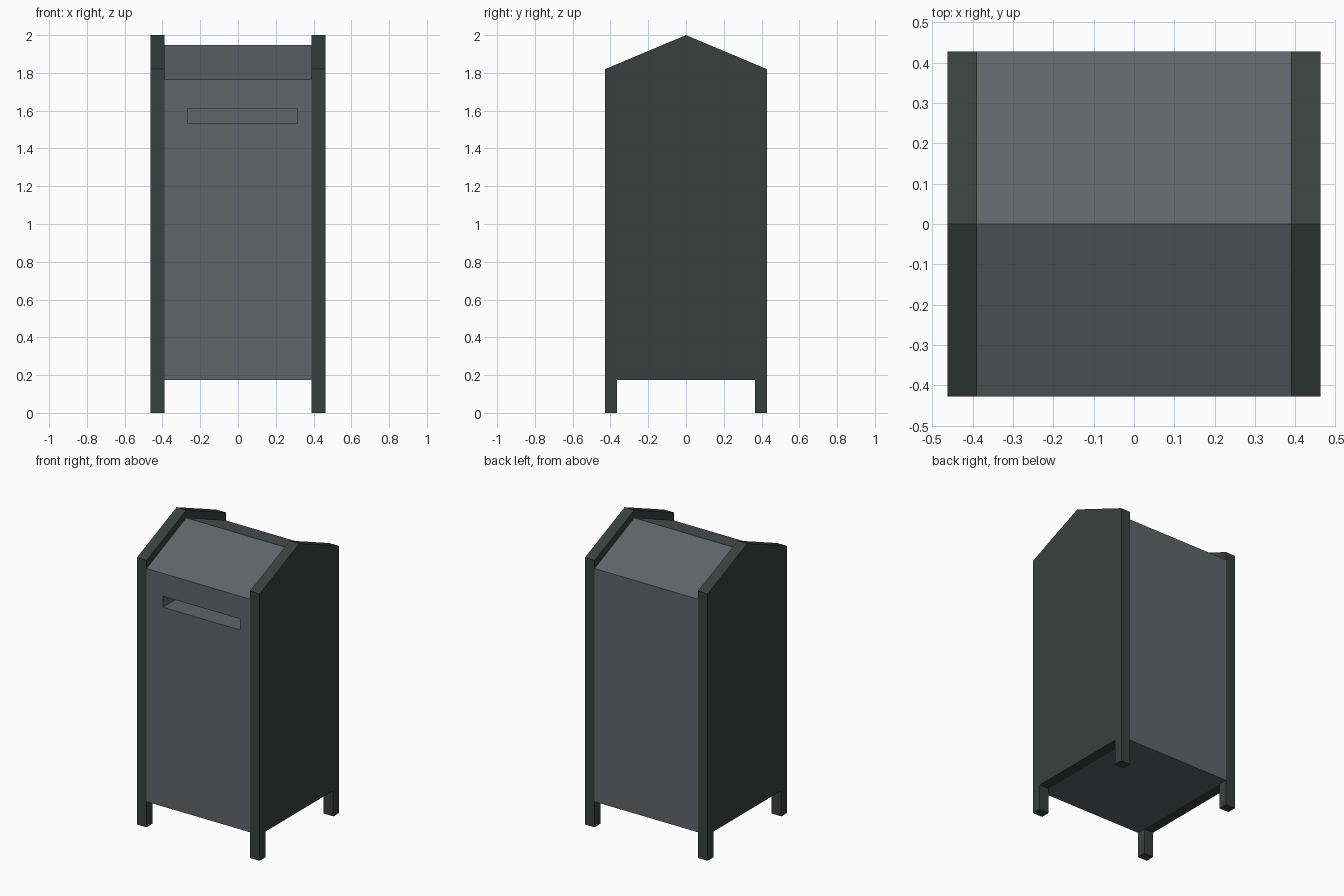
import bpy, bmesh

if "Cube" in bpy.data.objects:
    bpy.data.objects.remove(bpy.data.objects["Cube"])


def material(name, rgb):
    m = bpy.data.materials.new(name)
    m.diffuse_color = (*rgb, 1)
    m.use_nodes = True
    m.node_tree.nodes["Principled BSDF"].inputs["Base Color"].default_value = m.diffuse_color
    return m


body_grey = material("body grey", (0.112, 0.130, 0.139))
panel_grey = material("dark panel grey", (0.040, 0.051, 0.048))

HALF_Y = 0.428


def extrude_x(name, half_profile, x0, x1, mat):
    """Mirror a (y, z) half profile about y = 0 and extrude it along x."""
    points = half_profile + [(-y, z) for y, z in reversed(half_profile) if y > 0]
    bm = bmesh.new()
    face = bm.faces.new([bm.verts.new((x0, y, z)) for y, z in points])
    new = bmesh.ops.extrude_face_region(bm, geom=[face])["geom"]
    moved = [v for v in new if isinstance(v, bmesh.types.BMVert)]
    bmesh.ops.translate(bm, verts=moved, vec=(x1 - x0, 0, 0))
    bmesh.ops.recalc_face_normals(bm, faces=bm.faces[:])
    mesh = bpy.data.meshes.new(name)
    bm.to_mesh(mesh)
    bm.free()
    mesh.materials.append(mat)
    obj = bpy.data.objects.new(name, mesh)
    bpy.context.collection.objects.link(obj)
    return obj


# Gabled side panels, notched at the bottom so that the corners become legs
panel = [(0.365, 0.175), (0.365, 0), (HALF_Y, 0), (HALF_Y, 1.82), (0, 2.0)]
extrude_x("left_side_panel", panel, -0.463, -0.39, panel_grey)
extrude_x("right_side_panel", panel, 0.39, 0.463, panel_grey)

# Bin body with a lower gabled roof between the panels
body = extrude_x("bin_body", [(HALF_Y, 0.175), (HALF_Y, 1.765), (0, 1.947)],
                 -0.39, 0.39, body_grey)

# Deep slot in the front
slot = extrude_x("slot_cutter", [(0.2, 1.534), (0.2, 1.609)], -0.267, 0.315, body_grey)
slot.location.y = -HALF_Y
slot.hide_render = True
slot.hide_viewport = True
cut = body.modifiers.new("slot", "BOOLEAN")
cut.operation = "DIFFERENCE"
cut.solver = "EXACT"
cut.object = slot
